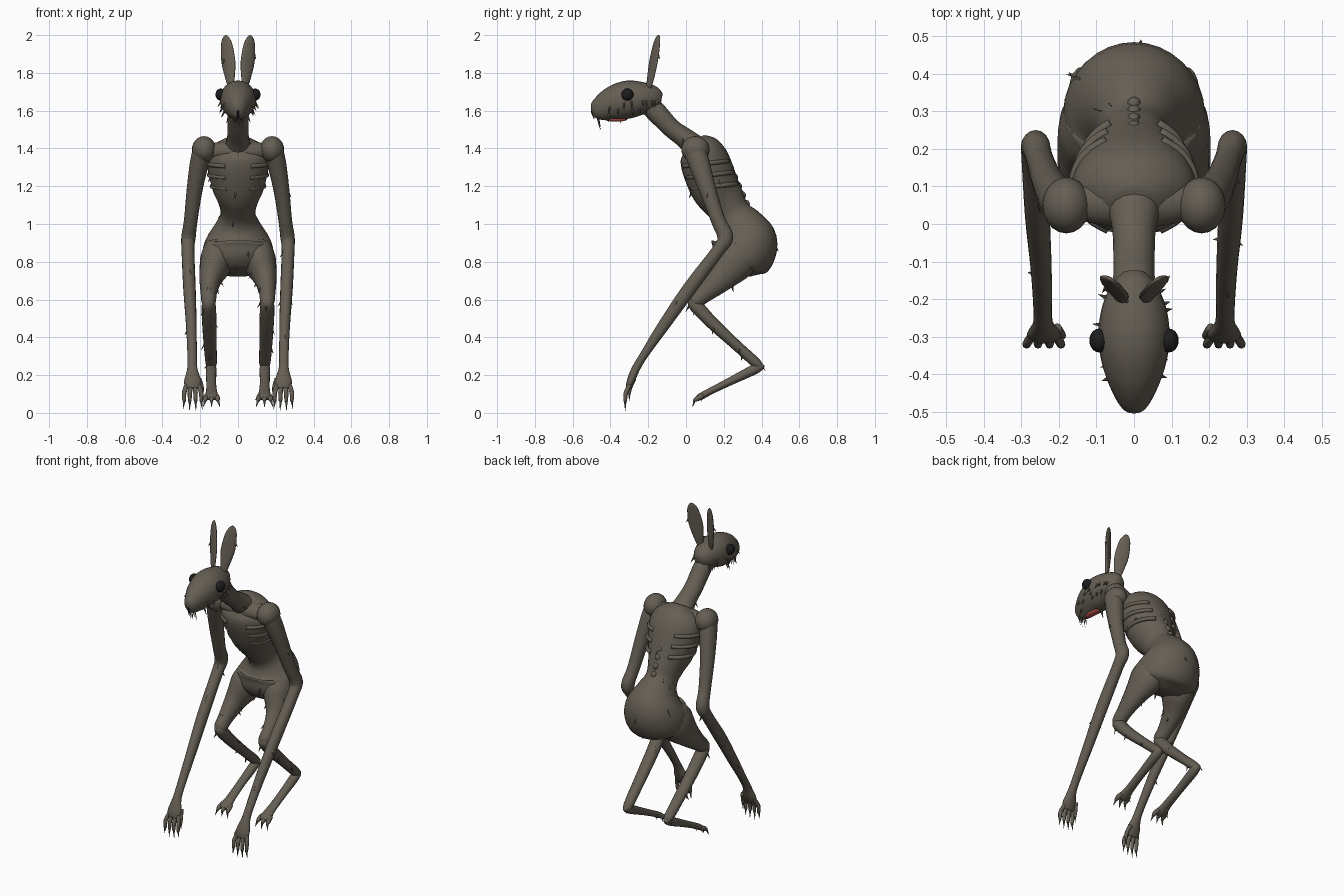
import bpy, bmesh, math, random
from mathutils import Vector

random.seed(7)
X = Vector((1, 0, 0))


def material(name, rgb):
    m = bpy.data.materials.new(name)
    m.diffuse_color = (*rgb, 1)
    return m


HIDE = material("grey brown hide", (0.13, 0.113, 0.088))
BLACK = material("eye black", (0.012, 0.012, 0.013))
RED = material("flesh red", (0.55, 0.09, 0.085))


def finish(name, bm, mat, smooth=True):
    bmesh.ops.recalc_face_normals(bm, faces=bm.faces)
    me = bpy.data.meshes.new(name)
    bm.to_mesh(me)
    bm.free()
    me.materials.append(mat)
    for p in me.polygons:
        p.use_smooth = smooth
    ob = bpy.data.objects.new(name, me)
    bpy.context.collection.objects.link(ob)
    return ob


def spline(pts, steps):
    """Smooth a list of (x, y, z, width, depth) stations."""
    out = []
    n = len(pts)
    for i in range(n - 1):
        a, b, c, d = (pts[max(i - 1, 0)], pts[i], pts[i + 1], pts[min(i + 2, n - 1)])
        for k in range(steps):
            t = k / steps
            out.append([0.5 * (2 * q + (r - p) * t + (2 * p - 5 * q + 4 * r - s) * t * t
                        + (3 * q - p - 3 * r + s) * t ** 3) for p, q, r, s in zip(a, b, c, d)])
    out.append(list(pts[-1]))
    return out


def tube(name, pts, mat=HIDE, sides=16, steps=4):
    """Loft elliptical rings along a path; width runs along x."""
    st = spline([p if len(p) == 5 else (*p, p[3]) for p in pts], steps)
    pos = [Vector(s[:3]) for s in st]
    bm = bmesh.new()
    rings = []
    for i, s in enumerate(st):
        t = (pos[min(i + 1, len(st) - 1)] - pos[max(i - 1, 0)]).normalized()
        u = X - t * X.dot(t)
        u = u.normalized() if u.length > 0.2 else t.orthogonal().normalized()
        v = t.cross(u)
        w, d = max(s[3], 0.001), max(s[4], 0.001)
        rings.append([bm.verts.new(pos[i] + u * w * math.cos(a) + v * d * math.sin(a))
                      for a in (math.tau * j / sides for j in range(sides))])
    for r, q in zip(rings, rings[1:]):
        for j in range(sides):
            k = (j + 1) % sides
            bm.faces.new((r[j], r[k], q[k], q[j]))
    bm.faces.new(rings[0])
    bm.faces.new(rings[-1])
    return finish(name, bm, mat)


def ball(name, loc, size, mat=HIDE):
    bm = bmesh.new()
    bmesh.ops.create_uvsphere(bm, u_segments=20, v_segments=12, radius=1)
    for v in bm.verts:
        v.co = Vector(loc) + Vector(a * b for a, b in zip(v.co, size))
    return finish(name, bm, mat)


def add_spike(bm, base, way, length, r):
    way = way.normalized()
    u = way.orthogonal().normalized()
    v = way.cross(u)
    ring = [bm.verts.new(base + r * (u * math.cos(a) + v * math.sin(a)))
            for a in (math.tau * j / 5 for j in range(5))]
    tip = bm.verts.new(base + way * length)
    for j in range(5):
        bm.faces.new((ring[j], ring[(j + 1) % 5], tip))
    bm.faces.new(ring[::-1])


def tufts(ob, count, rule=lambda c: True, size=0.035):
    """Scatter pointed fur tufts that hang outward and down."""
    polys = [p for p in ob.data.polygons if len(p.vertices) == 4 and rule(p.center)]
    bm = bmesh.new()
    for p in random.sample(polys, min(count, len(polys))):
        way = p.normal * 0.6 + Vector((0, 0, -0.8))
        add_spike(bm, p.center - p.normal * 0.006, way, size * random.uniform(0.8, 1.3), 0.008)
    finish(ob.name + "_tufts", bm, HIDE, False)


# Torso, from the shoulders down to the rump
torso = tube("torso", [
    (0, 0.05, 1.445, 0.06, 0.05), (0, 0.075, 1.40, 0.14, 0.105), (0, 0.10, 1.33, 0.165, 0.13),
    (0, 0.15, 1.20, 0.14, 0.13), (0, 0.20, 1.12, 0.105, 0.115), (0, 0.245, 1.05, 0.092, 0.10),
    (0, 0.285, 0.99, 0.122, 0.13), (0, 0.31, 0.92, 0.17, 0.17), (0, 0.30, 0.85, 0.188, 0.172),
    (0, 0.275, 0.79, 0.175, 0.145), (0, 0.26, 0.745, 0.10, 0.08)], sides=32)
ball("shoulder_girdle", (0, 0.06, 1.385), (0.2, 0.07, 0.058))
tufts(torso, 12, lambda c: c.z < 1.3)

# Ribs lying on the chest, arching up toward the breastbone
for n, (cy, cz, w, d) in enumerate([(0.105, 1.32, 0.162, 0.128), (0.128, 1.26, 0.153, 0.128),
                                    (0.152, 1.20, 0.138, 0.126)]):
    for s in (-1, 1):
        pts = []
        for k in range(9):
            a = math.radians(25 + k * 16)
            lift = 0.035 * math.cos(a)
            pts.append((s * w * math.sin(a), cy - 0.93 * d * math.cos(a) - 0.37 * lift,
                        cz - 0.37 * d * math.cos(a) + 0.93 * lift, 0.012))
        tube(f"rib_{n}", pts, sides=8, steps=2)

# Knobs of the backbone
for k in range(7):
    t = k / 6
    ball("spine_knob", (0, 0.195 + 0.125 * t, 1.385 - 0.28 * t), (0.018, 0.018, 0.022))

# Neck and head
neck = tube("neck", [(0, -0.22, 1.65, 0.05), (0, -0.16, 1.595, 0.055), (0, -0.08, 1.51, 0.055, 0.05),
                     (0, 0.0, 1.45, 0.06, 0.055), (0, 0.08, 1.38, 0.085, 0.07)])
head = tube("head", [
    (0, -0.13, 1.655, 0.03, 0.035), (0, -0.16, 1.66, 0.058, 0.065), (0, -0.22, 1.665, 0.085, 0.084),
    (0, -0.30, 1.66, 0.095, 0.10), (0, -0.38, 1.64, 0.083, 0.092), (0, -0.45, 1.612, 0.055, 0.067),
    (0, -0.487, 1.598, 0.032, 0.042), (0, -0.498, 1.594, 0.01, 0.014)], sides=24)
tufts(head, 26, lambda c: c.z < 1.66 and abs(c.x) > 0.04 and c.y > -0.42, 0.042)
tufts(neck, 4, lambda c: c.z < 1.55)

# Split nose, mouth slit and tongue
for s in (-1, 1):
    tube("nose_branch", [(s * 0.013, -0.461, 1.672, 0.005), (s * 0.005, -0.481, 1.645, 0.007),
                         (0, -0.494, 1.617, 0.006)], RED, 8)
tube("mouth_slit", [(0, -0.497, 1.61, 0.004), (0, -0.499, 1.59, 0.004),
                    (0, -0.485, 1.558, 0.004)], BLACK, 6)
ball("tongue", (0, -0.37, 1.553), (0.024, 0.06, 0.011), RED)

# Wispy teeth hanging below the snout
bm = bmesh.new()
for k in range(6):
    x = -0.025 + 0.01 * k
    add_spike(bm, Vector((x, -0.47 + 0.3 * abs(x), 1.56)), Vector((0, 0.2, -1)), 0.04 + 0.025 * (k % 2), 0.004)
finish("teeth", bm, HIDE, False)

for s in (-1, 1):
    # Eyes
    ball("eye", (s * 0.092, -0.31, 1.685), (0.027, 0.032, 0.032), BLACK)

    # Ears: flattened, turned outward
    ear = tube("ear", [(0, 0, 0, 0.016, 0.012), (0, 0.012, 0.06, 0.03, 0.013), (0, 0.026, 0.14, 0.042, 0.012),
                       (0, 0.042, 0.23, 0.034, 0.01), (0, 0.05, 0.268, 0.018, 0.007),
                       (0, 0.052, 0.28, 0.004, 0.003)])
    for v in ear.data.vertices:
        x, y, z = v.co
        a = s * math.radians(28)
        v.co = (s * (0.038 + 0.12 * z) + x * math.cos(a) - y * math.sin(a) * 0.3,
                -0.198 + y + x * math.sin(a), 1.72 + z)
    tufts(ear, 2)

    # Arm from shoulder through elbow to wrist and palm
    ball("shoulder", (s * 0.18, 0.05, 1.395), (0.064, 0.075, 0.07))
    arm = tube("arm", [
        (s * 0.185, 0.04, 1.41, 0.05, 0.06), (s * 0.205, 0.07, 1.32, 0.05, 0.056),
        (s * 0.23, 0.115, 1.18, 0.042, 0.045), (s * 0.25, 0.17, 1.02, 0.036, 0.038),
        (s * 0.262, 0.208, 0.93, 0.038, 0.042), (s * 0.265, 0.17, 0.86, 0.034, 0.034),
        (s * 0.257, 0.02, 0.66, 0.033, 0.037), (s * 0.247, -0.12, 0.46, 0.028, 0.031),
        (s * 0.243, -0.22, 0.31, 0.025, 0.022), (s * 0.242, -0.265, 0.235, 0.027, 0.022),
        (s * 0.24, -0.292, 0.17, 0.045, 0.021), (s * 0.24, -0.305, 0.13, 0.04, 0.014)])
    tufts(arm, 6, lambda c: c.z > 0.3)

    # Fingers and claws
    bm = bmesh.new()
    for k in range(4):
        f = k - 1.5
        x0, x1 = s * 0.24 + f * 0.021, s * 0.24 + f * 0.03
        tube("finger", [(x0, -0.298, 0.15, 0.012), (x1, -0.318, 0.105, 0.012),
                        (x1, -0.322, 0.06, 0.009)], sides=8)
        add_spike(bm, Vector((x1, -0.322, 0.066)), Vector((0.08 * f, 0, -1)),
                  0.066 - 0.012 * abs(f), 0.008)
    tube("thumb", [(s * 0.205, -0.275, 0.18, 0.012), (s * 0.192, -0.295, 0.135, 0.011),
                   (s * 0.19, -0.3, 0.10, 0.007)], sides=8)
    add_spike(bm, Vector((s * 0.19, -0.3, 0.105)), Vector((0, 0, -1)), 0.045, 0.007)
    finish("hand_claws", bm, HIDE, False)

    # Bent leg: thigh, shin and long foot
    thigh = tube("thigh", [
        (s * 0.10, 0.29, 0.87, 0.08, 0.10), (s * 0.115, 0.25, 0.80, 0.088, 0.115),
        (s * 0.145, 0.18, 0.71, 0.06, 0.075), (s * 0.155, 0.10, 0.635, 0.043, 0.05),
        (s * 0.155, 0.045, 0.59, 0.038, 0.04), (s * 0.155, 0.022, 0.575, 0.02, 0.02)])
    shin = tube("shin", [
        (s * 0.155, 0.025, 0.60, 0.022, 0.02), (s * 0.155, 0.05, 0.57, 0.037, 0.036),
        (s * 0.152, 0.14, 0.475, 0.038, 0.033), (s * 0.147, 0.27, 0.355, 0.034, 0.028),
        (s * 0.142, 0.37, 0.265, 0.03, 0.027), (s * 0.142, 0.395, 0.24, 0.02, 0.016)])
    foot = tube("foot", [
        (s * 0.142, 0.405, 0.26, 0.014, 0.018), (s * 0.142, 0.37, 0.235, 0.028, 0.027),
        (s * 0.142, 0.23, 0.165, 0.026, 0.021), (s * 0.14, 0.13, 0.115, 0.029, 0.018),
        (s * 0.14, 0.075, 0.085, 0.037, 0.018), (s * 0.14, 0.055, 0.078, 0.025, 0.01)])
    tufts(thigh, 5, lambda c: c.z < 0.75)
    tufts(shin, 6)
    tufts(foot, 2)

    # Toes and claws
    bm = bmesh.new()
    for f in (-1, 0, 1):
        x = s * 0.14 + f * 0.026
        tube("toe", [(x, 0.09, 0.09, 0.014), (x + f * 0.006, 0.06, 0.076, 0.014),
                     (x + f * 0.008, 0.042, 0.064, 0.008)], sides=8)
        add_spike(bm, Vector((x + f * 0.008, 0.045, 0.066)), Vector((0.3 * f, -0.3, -1)), 0.042, 0.008)
    finish("foot_claws", bm, HIDE, False)
